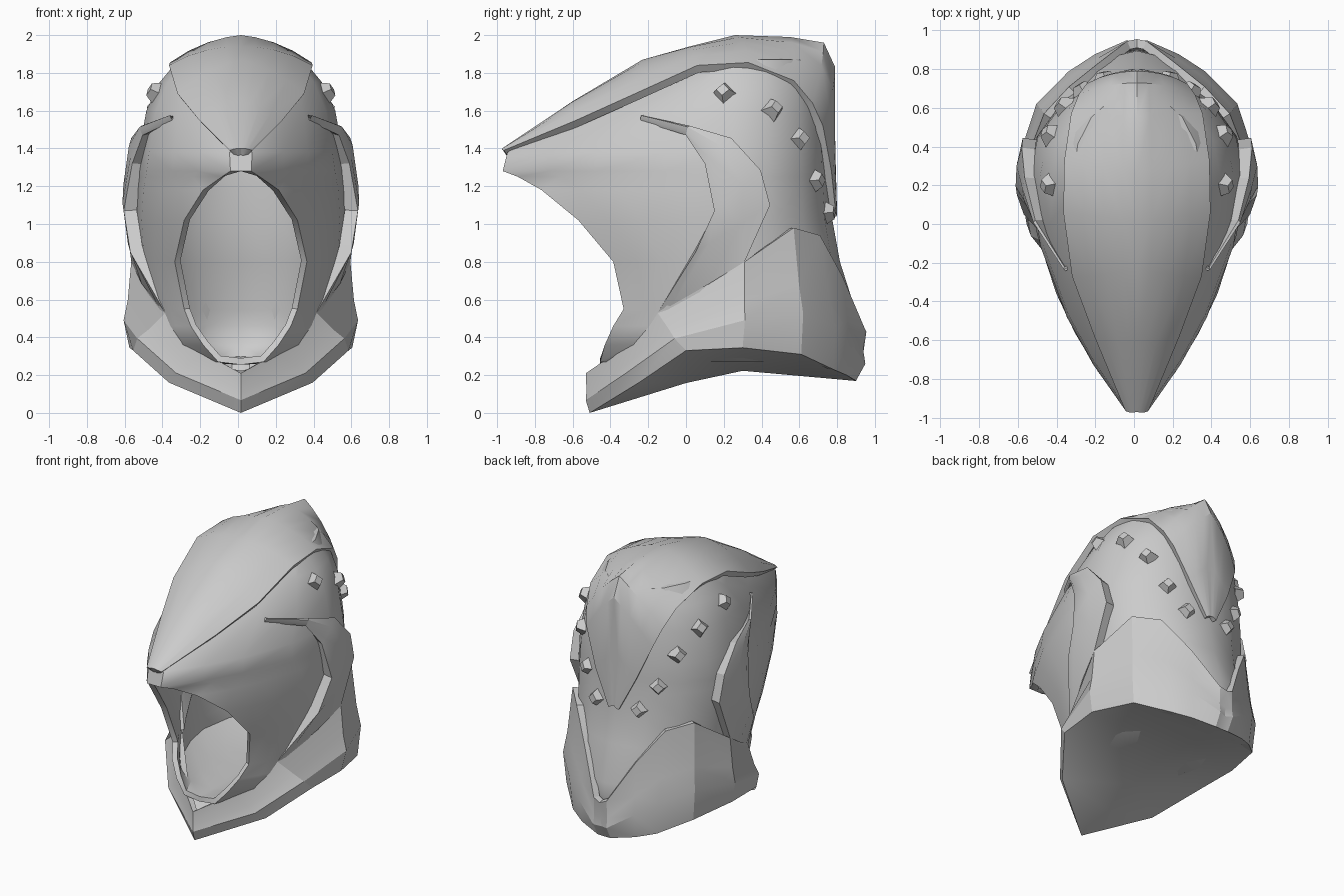
import bpy, bmesh, math
from mathutils import Vector
from mathutils.bvhtree import BVHTree

if "Cube" in bpy.data.objects:
    bpy.data.objects.remove(bpy.data.objects["Cube"])

MID = 0.015                      # symmetry plane of the helmet
CORE = Vector((0, 0.15, 0.9))    # rough middle, used to point surfaces outward

grey = bpy.data.materials.new("plain grey")
grey.diffuse_color = (0.6, 0.6, 0.6, 1)
grey.use_nodes = True
grey.node_tree.nodes["Principled BSDF"].inputs["Base Color"].default_value = grey.diffuse_color


def finish(name, bm, thickness=0.0, angle=30):
    """Turn a half mesh into a mirrored, thickened, shaded part."""
    me = bpy.data.meshes.new(name)
    bm.to_mesh(me)
    bm.free()
    me.materials.append(grey)
    ob = bpy.data.objects.new(name, me)
    ob.location.x = MID
    bpy.context.collection.objects.link(ob)
    mirror = ob.modifiers.new("mirror", 'MIRROR')
    mirror.merge_threshold = 0.002
    if thickness:
        solid = ob.modifiers.new("thickness", 'SOLIDIFY')
        solid.thickness = thickness
        solid.offset = -1
    bpy.ops.object.select_all(action='DESELECT')
    ob.select_set(True)
    bpy.context.view_layer.objects.active = ob
    bpy.ops.object.convert(target='MESH')
    bpy.ops.object.shade_smooth_by_angle(angle=math.radians(angle))


def grid(rows):
    """Half surface through rows of points, normals pointing outward."""
    bm = bmesh.new()
    vs = [[bm.verts.new(p) for p in row] for row in rows]
    for a, b in zip(vs, vs[1:]):
        for i in range(len(a) - 1):
            bm.faces.new((a[i], a[i + 1], b[i + 1], b[i]))
    bmesh.ops.remove_doubles(bm, verts=bm.verts, dist=0.001)
    bmesh.ops.recalc_face_normals(bm, faces=bm.faces)
    side = sum(f.normal.dot(f.calc_center_median() - CORE) * f.calc_area() for f in bm.faces)
    if side < 0:
        bmesh.ops.reverse_faces(bm, faces=bm.faces)
    return bm


def bulged(a, b, ts, bulge):
    """Points from a to b pushed out from the core along an arc."""
    a, b = Vector(a), Vector(b)
    out = []
    for t in ts:
        p = a.lerp(b, t)
        out.append(p + (p - CORE).normalized() * bulge * 4 * t * (1 - t))
    return out


def collar_column(a, b):
    """Lower edge, widest line, waist and upper edge of the collar."""
    a, b = Vector(a), Vector(b)
    out = []
    for t, push in ((0, 0), (.32, .035), (.55, .015), (1, 0)):
        p = a.lerp(b, t)
        away = Vector((p.x, p.y - CORE.y, 0)).normalized()
        out.append(p + away * (push if a.x else push * 0.4))
        if not a.x:
            out[-1].x = 0
    return out


def section(z, x0, y0, wide, back):
    """Half outline: curve from the face opening to the side, ellipse to the back."""
    yw = 0.25
    start, end = Vector((x0, y0, z)), Vector((wide, yw, z))
    control = Vector((0.95 * wide, yw - 0.5 * (yw - y0), z))
    pts = [Vector((0 if z >= 1.27 else x0, y0, z))]     # closed beak above the opening
    for t in (0, .2, .4, .7, 1):
        pts.append(start * (1 - t) ** 2 + control * 2 * t * (1 - t) + end * t * t)
    for k in (1, 2, 3, 4):
        a = k * math.pi / 8
        x = 0 if k == 4 else wide * math.cos(a)
        pts.append(Vector((x, yw + (back - yw) * math.sin(a), z)))
    return pts


# inner hood: height, opening x and y, half width, back y
levels = [
    (.36, .20, -.43, .49, .89), (.46, .265, -.385, .50, .90), (.55, .30, -.33, .52, .895),
    (.80, .35, -.385, .54, .815), (1.02, .30, -.57, .56, .775), (1.18, .20, -.765, .56, .765),
    (1.25, .10, -.89, .555, .76), (1.28, .055, -.97, .555, .76), (1.38, .06, -.945, .54, .755),
    (1.6, .06, -.58, .50, .74), (1.75, .06, -.30, .43, .71), (1.87, .06, -.08, .33, .68),
]
rows = [section(*level) for level in levels]
rows.insert(0, [(p.x * .6, p.y - .025 if p.y < -.2 else p.y * .95, .27) for p in rows[0]])
rows.insert(0, [(0, p[1], .255) for p in rows[0]])    # floor
rows.append([(0, p.y, 1.91) for p in rows[-1]])       # crown
hood = grid(rows)
hood_tree = BVHTree.FromBMesh(hood)
finish("inner_hood", hood, 0.035, 38)

# crest: ridge y, z and edge x, y, z from the beak over the crown and down the back
crest = [
    (-.97, 1.40, .06, -.965, 1.39), (-.60, 1.65, .22, -.58, 1.55), (-.23, 1.87, .335, -.27, 1.69),
    (.02, 1.94, .38, .06, 1.84), (.26, 2.0, .375, .33, 1.855), (.55, 1.99, .34, .57, 1.76),
    (.73, 1.96, .30, .67, 1.64), (.79, 1.83, .26, .725, 1.52), (.79, 1.45, .16, .77, 1.28),
    (.79, 1.06, .04, .795, 1.04),
]
rows = []
for i, (y, z, *edge) in enumerate(crest):
    bulge = 0.008 if i in (0, 8, 9) else 0.028
    rows.append(bulged((0, y, z), edge, (0, .2, .45, .72, 1), bulge))
finish("crest_plate", grid(rows), 0.045, 30)

# cheek plates: front rim to rear ledge
cheek = [
    ((.36, -.24, 1.545), (.375, -.22, 1.57)),
    ((.52, 0, 1.47), (.525, .02, 1.52)),
    ((.575, .10, 1.32), (.58, .24, 1.455)),
    ((.62, .15, 1.07), (.595, .395, 1.285)),
    ((.585, .05, .85), (.59, .445, 1.10)),
    ((.40, -.15, .53), (.58, .31, .80)),
]
finish("cheek_plate", grid([bulged(a, b, (0, .18, .6, 1), .02) for a, b in cheek]), 0.07, 20)

# collar: lower edge to upper edge, from front to back
collar = [
    ((0, -.51, 0), (0, -.53, .21)),
    ((.38, -.25, .16), (.20, -.37, .32)),
    ((.57, 0, .33), (.40, -.15, .53)),
    ((.59, .30, .345), (.58, .31, .80)),
    ((.50, .61, .31), (.48, .57, .98)),
    ((.33, .78, .23), (.35, .71, .94)),
    ((.21, .85, .20), (.20, .83, .72)),
    ((.05, .90, .17), (.05, .945, .45)),
    ((0, .90, .17), (0, .955, .43)),
]
finish("collar", grid([collar_column(a, b) for a, b in collar]), 0.045, 20)

# underside: from the collar edge in to the centre line
rows = []
for low, _ in collar:
    y = low[1]
    rows.append([low, (0, y, min((y + .51) * .31, .25 - .09 * y))])
finish("underside", grid(rows), 0, 30)

# studs: small square frustums set on the hood
bm = bmesh.new()
for p in [(.46, .20, 1.70), (.43, .45, 1.60), (.37, .60, 1.45), (.28, .69, 1.23), (.17, .765, 1.06)]:
    spot, normal, _, _ = hood_tree.find_nearest(Vector(p))
    matrix = normal.to_track_quat('Z', 'Y').to_matrix().to_4x4()
    matrix.translation = spot + normal * 0.014
    bmesh.ops.create_cone(bm, cap_ends=True, segments=4, radius1=0.068, radius2=0.035,
                          depth=0.06, matrix=matrix)
finish("studs", bm, 0, 20)
